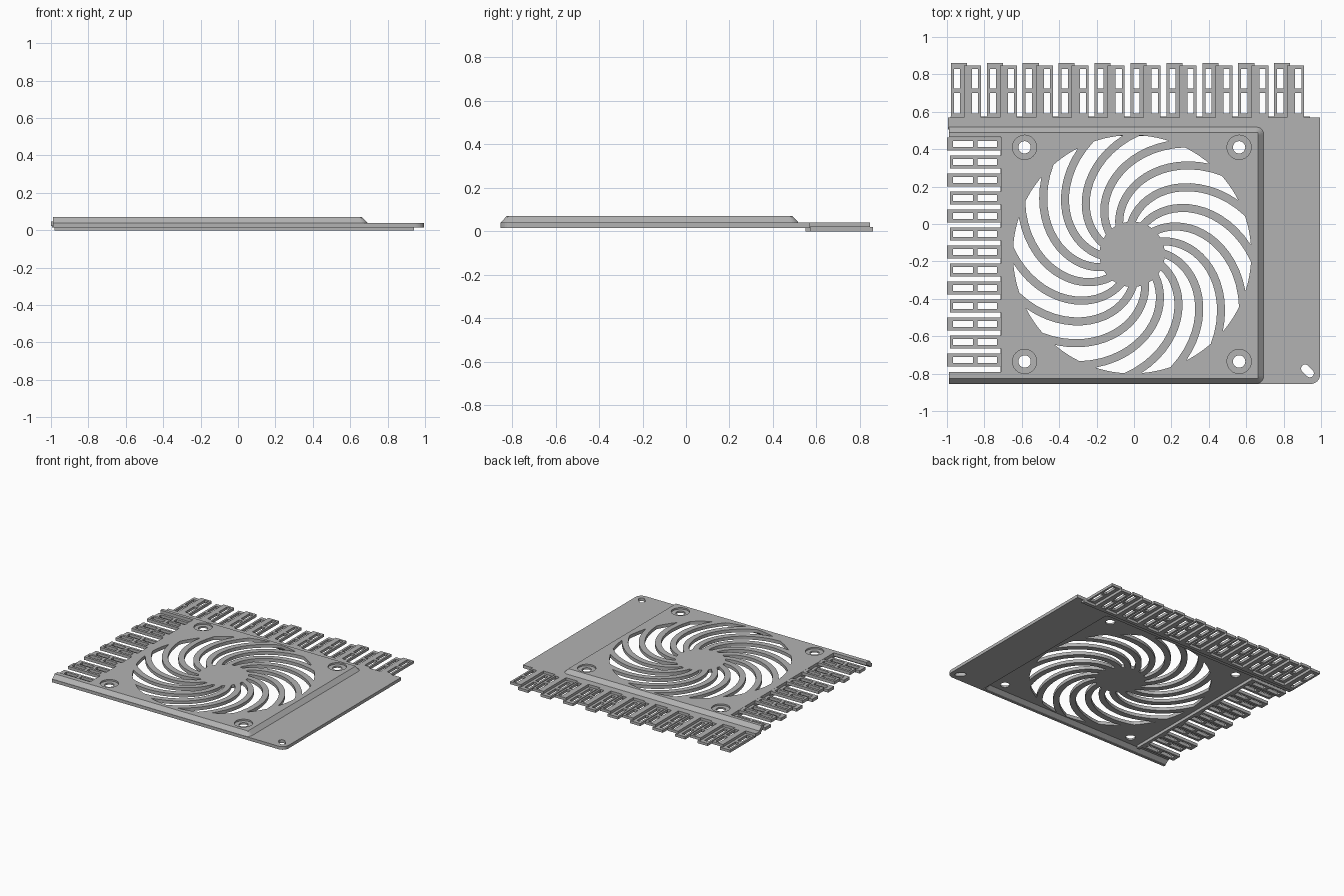
import bpy, bmesh
from math import cos, sin, pi, radians, atan
from mathutils import Vector

cube = bpy.data.objects.get("Cube")
if cube:
    bpy.data.objects.remove(cube, do_unlink=True)

grey = bpy.data.materials.new("grey_metal")
grey.use_nodes = True
colour = (0.45, 0.45, 0.45, 1)
grey.diffuse_color = colour
grey.node_tree.nodes["Principled BSDF"].inputs["Base Color"].default_value = colour


def add_object(name, mesh):
    obj = bpy.data.objects.new(name, mesh)
    mesh.materials.clear()
    mesh.materials.append(grey)
    bpy.context.collection.objects.link(obj)
    return obj


def plate(name, outlines, z0, z1):
    """Extrude closed outlines; inner outlines become holes."""
    curve = bpy.data.curves.new(name, "CURVE")
    curve.dimensions = "2D"
    curve.fill_mode = "BOTH"
    curve.extrude = (z1 - z0) / 2
    for pts in outlines:
        spline = curve.splines.new("POLY")
        spline.points.add(len(pts) - 1)
        for p, (x, y) in zip(spline.points, pts):
            p.co = (x, y, 0, 1)
        spline.use_cyclic_u = True
    temp = bpy.data.objects.new("temp", curve)
    bpy.context.collection.objects.link(temp)
    deps = bpy.context.evaluated_depsgraph_get()
    mesh = bpy.data.meshes.new_from_object(temp.evaluated_get(deps))
    bpy.data.objects.remove(temp, do_unlink=True)
    bm = bmesh.new()
    bm.from_mesh(mesh)
    bmesh.ops.remove_doubles(bm, verts=bm.verts, dist=1e-5)
    bmesh.ops.translate(bm, verts=bm.verts, vec=Vector((0, 0, (z0 + z1) / 2)))
    bmesh.ops.recalc_face_normals(bm, faces=bm.faces)
    for f in bm.faces:
        f.smooth = False
    bm.to_mesh(mesh)
    bm.free()
    return add_object(name, mesh)


def rect(x0, y0, x1, y1):
    return [(x0, y0), (x1, y0), (x1, y1), (x0, y1)]


def arc(cx, cy, r, start, end, n=8):
    angles = [radians(start + (end - start) * i / n) for i in range(n + 1)]
    return [(cx + r * cos(a), cy + r * sin(a)) for a in angles]


def circle(cx, cy, r):
    return arc(cx, cy, r, 0, 345, 23)


# Fan grille: swept slots between curved blades
HUB, RIM, COUNT = 0.175, 0.637, 16
CENTRE = Vector((-0.01, -0.162))
PITCH = 2 * pi / COUNT


def sweep(r):
    t = (r - HUB) / (RIM - HUB)
    return radians(58 * t + 10 * t * t), radians(58 + 20 * t) / (RIM - HUB)


def half_blade(r):
    return 0.0215 / (r * cos(atan(r * sweep(r)[1])))


def fan_slot(index):
    steps = 16
    radii = [HUB + (RIM - HUB) * i / steps for i in range(steps + 1)]
    start = radians(72) + sweep(RIM)[0] - half_blade(RIM) + index * PITCH
    near = [(r, start - sweep(r)[0] + half_blade(r)) for r in radii]
    far = [(r, start + PITCH - sweep(r)[0] - half_blade(r)) for r in radii]
    a0, a1 = near[-1][1], far[-1][1]
    rim = [(RIM, a0 + (a1 - a0) * k / 5) for k in range(1, 5)]
    return [(CENTRE.x + r * cos(a), CENTRE.y + r * sin(a))
            for r, a in near + rim + far[::-1]]


# Raised panel with notch for the side teeth and recessed screw holes
LEFT, NOTCH = -0.99, -0.71
panel = [(LEFT, -0.825), (0.663, -0.825), (0.663, 0.49), (LEFT, 0.49),
         (LEFT, 0.465), (NOTCH, 0.465), (NOTCH, -0.79), (LEFT, -0.79)]
slots = [fan_slot(i) for i in range(COUNT)]
screws = [(x, y) for x in (-0.585, 0.562) for y in (0.41, -0.735)]
plate("fan_panel_lower", [panel] + slots + [circle(x, y, 0.033) for x, y in screws],
      0.045, 0.058)
plate("fan_panel_upper", [panel] + slots + [circle(x, y, 0.065) for x, y in screws],
      0.058, 0.07)


# Sloped skirt around three sides of the raised panel
def skirt_path(x, y0, y1, r):
    return ([(LEFT, y0)] + arc(x - r, y0 + r, r, -90, 0, 6)
            + arc(x - r, y1 - r, r, 0, 90, 6) + [(LEFT, y1)])


loops = [(skirt_path(0.695, -0.855, 0.52, 0.04), 0.038),
         (skirt_path(0.663, -0.825, 0.49, 0.015), 0.07),
         (skirt_path(0.645, -0.805, 0.47, 0.01), 0.045),
         (skirt_path(0.67, -0.835, 0.5, 0.03), 0.02)]
bm = bmesh.new()
rings = [[bm.verts.new((x, y, z)) for x, y in path] for path, z in loops]
for a, b in zip(rings, rings[1:] + rings[:1]):
    for i in range(len(a) - 1):
        bm.faces.new((a[i], a[i + 1], b[i + 1], b[i]))
for i in (0, -1):
    bm.faces.new([ring[i] for ring in rings])
bmesh.ops.recalc_face_normals(bm, faces=bm.faces)
skirt_mesh = bpy.data.meshes.new("panel_skirt")
bm.to_mesh(skirt_mesh)
bm.free()
add_object("panel_skirt", skirt_mesh)

# Base flange: side strip and back strip, with an oval corner hole
flange = ([(0.675, -0.855)] + arc(0.945, -0.805, 0.05, -90, 0)
          + [(0.995, 0.57), (-0.995, 0.57), (-0.995, 0.505), (0.675, 0.505)])
oval = arc(0.94, -0.798, 0.022, -135, 45) + arc(0.915, -0.773, 0.022, 45, 225)
plate("base_flange", [flange, oval], 0.016, 0.04)
plate("front_wall", [rect(LEFT, -0.855, 0.68, -0.835)], 0.016, 0.04)

# Lips that carry the lower teeth
plate("back_lip", [rect(-0.98, 0.55, 0.94, 0.575)], 0.0, 0.018)
plate("side_lip", [rect(NOTCH - 0.005, -0.79, NOTCH + 0.02, 0.465)], 0.022, 0.047)

# Back teeth: overlapping pairs, low and high
for i in range(10):
    x = -0.979 + i * 0.192
    for label, a, b, end, hole, z in (("low", 0, 0.086, 0.86, 0.016, 0.0),
                                      ("high", 0.07, 0.161, 0.847, 0.113, 0.02)):
        h = x + hole
        plate(f"back_tooth_{label}_{i + 1}",
              [rect(x + a, 0.565, x + b, end),
               rect(h, 0.59, h + 0.033, 0.70), rect(h, 0.725, h + 0.033, 0.83)],
              z, z + 0.02)

# Side teeth: alternating low and high
for i in range(13):
    y = 0.428 - i * 0.0963
    low = i % 2 == 0
    z = 0.024 if low else 0.046
    plate(f"side_tooth_{'low' if low else 'high'}_{i + 1}",
          [rect(-1.0 if low else -0.985, y - 0.035, NOTCH + 0.003, y + 0.035),
           rect(-0.968, y - 0.016, -0.862, y + 0.016),
           rect(-0.838, y - 0.016, -0.732, y + 0.016)],
          z, z + 0.023)
